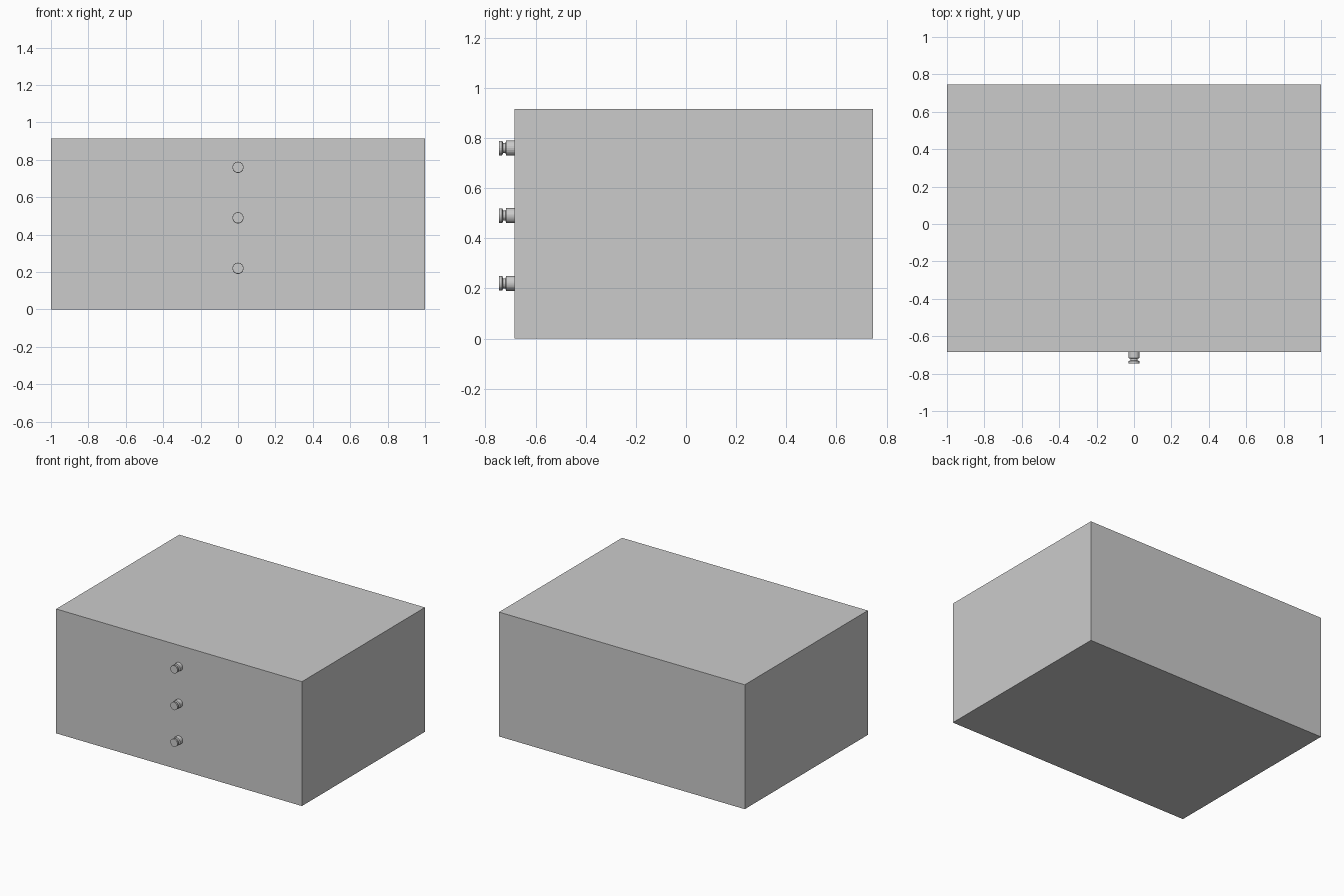
import bpy, bmesh, math
from mathutils import Vector

if "Cube" in bpy.data.objects:
    bpy.data.objects.remove(bpy.data.objects["Cube"])

FRONT, BACK = -0.685, 0.745
HEIGHT = 0.915
INNER = 0.93


def finish(name, bm):
    bmesh.ops.recalc_face_normals(bm, faces=bm.faces)
    mesh = bpy.data.meshes.new(name)
    bm.to_mesh(mesh)
    bm.free()
    ob = bpy.data.objects.new(name, mesh)
    bpy.context.collection.objects.link(ob)
    return ob


def add_box(bm, lo, hi):
    verts = bmesh.ops.create_cube(bm, size=1)["verts"]
    for v in verts:
        v.co = Vector([lo[i] if v.co[i] < 0 else hi[i] for i in range(3)])
    return {f for v in verts for f in v.link_faces}


def open_box(name, outer, inner, direction):
    """Hollow box with thick walls, open towards the given direction."""
    bm = bmesh.new()
    rim = []
    for lo, hi in (outer, inner):
        faces = add_box(bm, lo, hi)
        for f in faces:
            f.normal_update()
        cap = max(faces, key=lambda f: f.normal.dot(Vector(direction)))
        rim += list(cap.edges)
        bmesh.ops.delete(bm, geom=[cap], context='FACES_ONLY')
    bmesh.ops.bridge_loops(bm, edges=rim)
    return finish(name, bm)


def knob(name, z, segments=24):
    """Turned knob: thick base, narrow neck and flat cap."""
    profile = [(0, 0), (0.03, 0), (0.03, -0.032), (0.02, -0.035),
               (0.02, -0.044), (0.029, -0.048), (0.029, -0.06), (0, -0.06)]
    bm = bmesh.new()
    vs = [bm.verts.new((r, FRONT + y, z)) for r, y in profile]
    es = [bm.edges.new(pair) for pair in zip(vs, vs[1:])]
    bmesh.ops.spin(bm, geom=vs + es, cent=(0, 0, z), axis=(0, 1, 0),
                   angle=math.tau, steps=segments)
    bmesh.ops.remove_doubles(bm, verts=bm.verts, dist=0.0005)
    return finish(name, bm)


# Cabinet shell, open at the front
open_box("cabinet",
         ((-1, FRONT, 0), (1, BACK, HEIGHT)),
         ((-INNER, FRONT, 0.035), (INNER, 0.69, 0.885)),
         (0, -1, 0))

# Drawers, open at the top and flush with the cabinet front, each with a knob
for i in range(3):
    z = 0.08 + 0.27 * i
    open_box(f"drawer_{i + 1}",
             ((-INNER, FRONT, z), (INNER, 0.69, z + 0.21)),
             ((-0.875, FRONT + 0.05, z + 0.07), (0.875, 0.635, z + 0.21)),
             (0, 0, 1))
    knob(f"drawer_knob_{i + 1}", z + 0.14)
